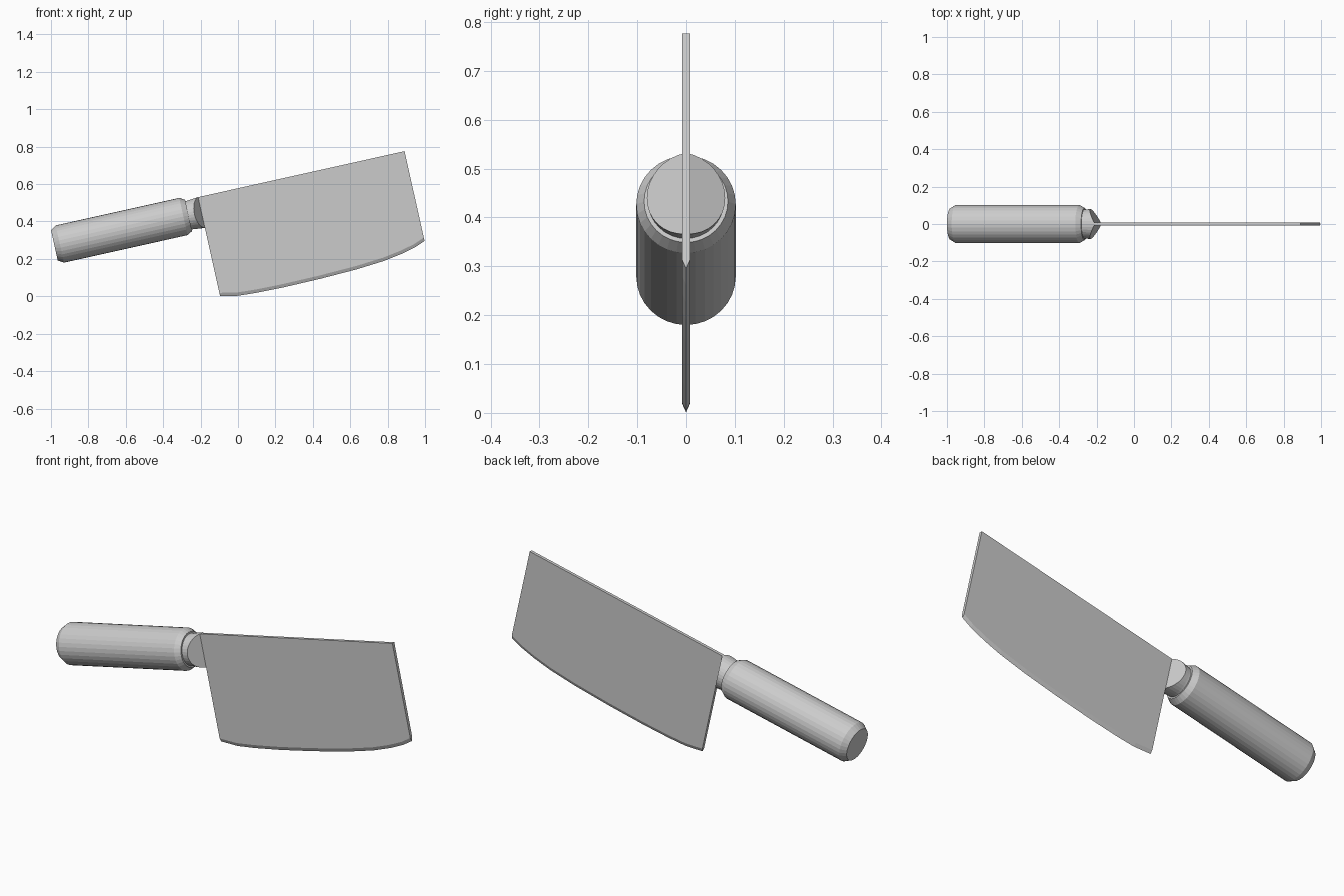
import bpy, bmesh, math
from mathutils import Matrix, Vector

cube = bpy.data.objects.get("Cube")
if cube:
    bpy.data.objects.remove(cube, do_unlink=True)

SIDES = 32
# Parts are built lying along x from the butt of the handle, then tilted
PLACE = Matrix.Translation((-0.982, 0, 0.273)) @ Matrix.Rotation(-math.radians(12.55), 4, 'Y')

steel = bpy.data.materials.new("grey_steel")
steel.use_nodes = True
grey = (0.6, 0.6, 0.6, 1)
steel.diffuse_color = grey
steel.node_tree.nodes["Principled BSDF"].inputs["Base Color"].default_value = grey


def finish(name, bm):
    bmesh.ops.recalc_face_normals(bm, faces=bm.faces)
    bm.transform(PLACE)
    mesh = bpy.data.meshes.new(name)
    bm.to_mesh(mesh)
    bm.free()
    mesh.materials.append(steel)
    obj = bpy.data.objects.new(name, mesh)
    bpy.context.collection.objects.link(obj)
    return obj


def lathe(profile):
    """Closed round bar along x from (position, radius) pairs."""
    bm = bmesh.new()
    rings = []
    for x, r in profile:
        angles = [math.tau * i / SIDES for i in range(SIDES)]
        rings.append([bm.verts.new((x, r * math.sin(a), r * math.cos(a))) for a in angles])
    for a, b in zip(rings, rings[1:]):
        for i in range(SIDES):
            j = (i + 1) % SIDES
            bm.faces.new((a[i], a[j], b[j], b[i]))
    bm.faces.new(rings[0])
    bm.faces.new(rings[-1])
    return bm


# Handle with chamfered ends
finish("handle", lathe([(0, 0.083), (0.03, 0.102), (0.707, 0.102), (0.735, 0.086)]))

# Bolster, cut to a wedge that meets the blade
bm = lathe([(0.72, 0.077), (0.745, 0.078), (0.81, 0.085)])
for side in (1, -1):
    cut = bmesh.ops.bisect_plane(
        bm, geom=bm.verts[:] + bm.edges[:] + bm.faces[:],
        plane_co=(0.807, side * 0.006, 0), plane_no=Vector((0.075, side * 0.04, 0)).normalized(),
        clear_outer=True)
    rim = [e for e in cut["geom_cut"] if isinstance(e, bmesh.types.BMEdge)]
    bmesh.ops.holes_fill(bm, edges=rim, sides=0)
finish("bolster", bm)

# Blade: flat cheeks, square spine, curved cutting edge ground to a ridge
HALF, GRIND = 0.008, 0.018
edge = [(0.806, -0.458), (0.9, -0.477), (1.0, -0.483), (1.15, -0.486), (1.35, -0.484),
        (1.55, -0.477), (1.7, -0.465), (1.8, -0.449), (1.88, -0.43), (1.937, -0.408)]
spine = [(1.937, 0.084), (0.806, 0.084)]
bm = bmesh.new()
ridge = [bm.verts.new((x, 0, z)) for x, z in edge]
cheeks = []
for y in (-HALF, HALF):
    low = [bm.verts.new((x, y, z + GRIND)) for x, z in edge]
    top = [bm.verts.new((x, y, z)) for x, z in spine]
    bm.faces.new(low + top)
    for i in range(len(edge) - 1):
        bm.faces.new((ridge[i], ridge[i + 1], low[i + 1], low[i]))
    cheeks.append((low, top))
(low_a, top_a), (low_b, top_b) = cheeks
bm.faces.new((top_a[0], top_a[1], top_b[1], top_b[0]))
bm.faces.new((ridge[-1], low_a[-1], top_a[0], top_b[0], low_b[-1]))
bm.faces.new((ridge[0], low_a[0], top_a[1], top_b[1], low_b[0]))
finish("blade", bm)
